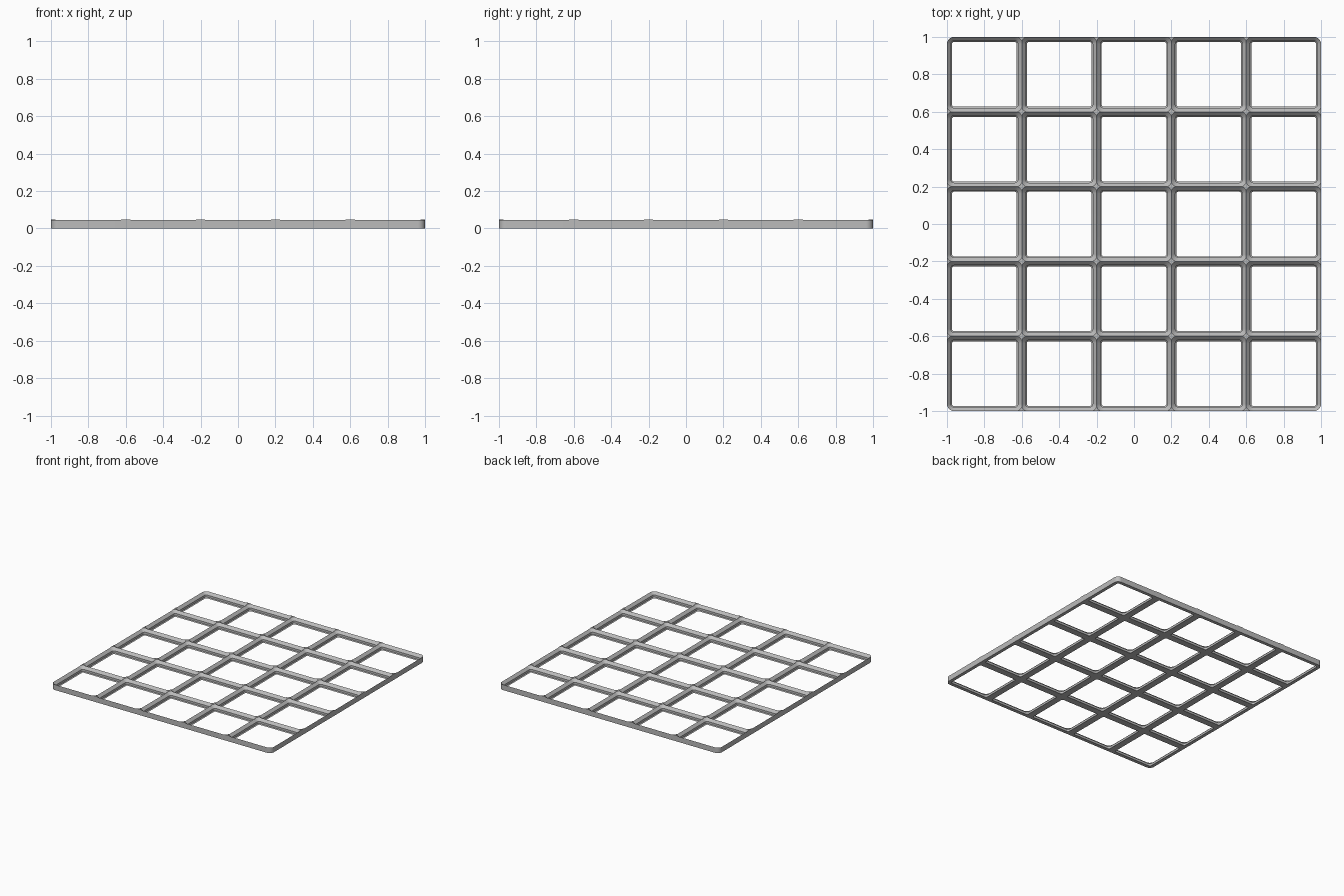
import bpy, bmesh, math

if "Cube" in bpy.data.objects:
    bpy.data.objects.remove(bpy.data.objects["Cube"])

# Dimensions in millimetres; the whole plate is 5 cells of 42 mm = 2 units
S = 2 / 210
N, HALF, R = 5, 21.0, 4.0
RIDGE, TOP = 4.65, 5.0
C = HALF - R                                   # corner arc centre
R_TOP = R + TOP - RIDGE
POCKET = [(1.15, 0.0), (1.85, 0.7), (1.85, 2.5)]   # corner radius, height

# Corner arc angles, including where the flat corner peak begins
a = math.acos(R / R_TOP)
q = math.pi / 4
half = [0, a / 3, 2 * a / 3, a, (a + q) / 2, q]
ANGLES = half + [math.pi / 2 - t for t in reversed(half[:-1])]

bm = bmesh.new()


def add_face(points):
    """Add a face, dropping coincident points."""
    pts = []
    for p in points:
        if all(math.dist(p, o) > 1e-4 for o in pts):
            pts.append(p)
    if len(pts) > 2:
        bm.faces.new([bm.verts.new([c * S for c in p]) for p in pts])


def column(k, t, rounded):
    """Points from pocket bottom to top, then cell boundary top and foot."""
    ux, uy = math.cos(t), math.sin(t)
    edge = R if rounded else R / max(ux, uy)
    r_rim = min(R_TOP, edge)
    z_rim = RIDGE + r_rim - R
    out = []
    for r, z in POCKET + [(r_rim, z_rim), (edge, z_rim), (edge, 0)]:
        x, y = C + r * ux, C + r * uy
        for _ in range(k):
            x, y = -y, x
        out.append((x, y, z))
    return out


# One frame per cell; walls only where the cell touches the plate border
for i in range(N):
    for j in range(N):
        ox, oy = (i - (N - 1) / 2) * 42, (j - (N - 1) / 2) * 42
        sides = [i == N - 1, j == N - 1, i == 0, j == 0]
        cols = []
        for k in range(4):
            corner = sides[k] and sides[(k + 1) % 4]
            for t in ANGLES:
                pts = [(x + ox, y + oy, z) for x, y, z in column(k, t, corner)]
                cols.append((pts, k, t, corner))
        for n, (p, k, t, corner) in enumerate(cols):
            o, k2, t2, _ = cols[(n + 1) % len(cols)]
            for m in range(4):                 # pocket slopes and flat peaks
                add_face([p[m], o[m], o[m + 1], p[m + 1]])
            add_face([p[5], o[5], o[0], p[0]])     # underside
            if k2 != k:
                side = (k + 1) % 4
            else:
                side = k if t < q - 1e-6 else (k + 1) % 4
            if corner and k2 == k or sides[side]:
                add_face([p[4], o[4], o[5], p[5]])  # outer wall

bmesh.ops.remove_doubles(bm, verts=bm.verts, dist=1e-5)
bmesh.ops.recalc_face_normals(bm, faces=bm.faces)

mesh = bpy.data.meshes.new("grid_baseplate")
bm.to_mesh(mesh)
bm.free()
grey = bpy.data.materials.new("mid grey")
grey.diffuse_color = (0.5, 0.5, 0.5, 1)
grey.use_nodes = True
grey.node_tree.nodes["Principled BSDF"].inputs["Base Color"].default_value = grey.diffuse_color
mesh.materials.append(grey)
plate = bpy.data.objects.new("grid_baseplate", mesh)
bpy.context.collection.objects.link(plate)

# Smooth round corners, crisp chamfers
bpy.context.view_layer.objects.active = plate
plate.select_set(True)
bpy.ops.object.shade_smooth_by_angle(angle=math.radians(30))
